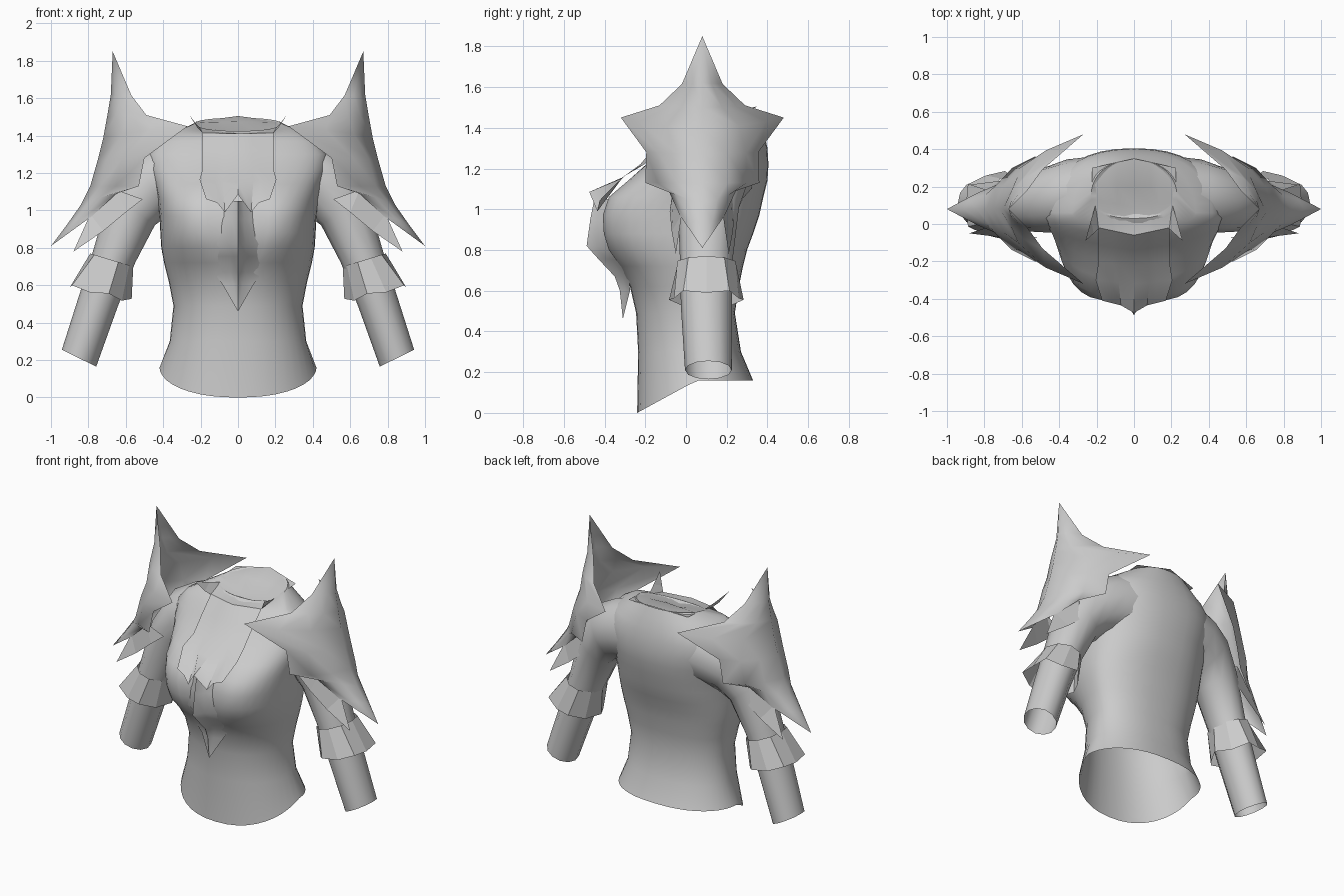
import bpy, bmesh, math

grey = bpy.data.materials.new("plain_grey")
grey.diffuse_color = (0.6, 0.6, 0.6, 1)


def make(name, rows, closed=False, mirror=False, angle=40):
    """Skin a list of equal-length point rows into a sheet or tube."""
    bm = bmesh.new()
    grid = [[bm.verts.new(p) for p in row] for row in rows]
    n = len(rows[0])
    for a, b in zip(grid, grid[1:]):
        for i in range(n if closed else n - 1):
            j = (i + 1) % n
            bm.faces.new((a[i], a[j], b[j], b[i]))
    bmesh.ops.remove_doubles(bm, verts=bm.verts, dist=0.0005)
    bmesh.ops.recalc_face_normals(bm, faces=bm.faces)
    me = bpy.data.meshes.new(name)
    bm.to_mesh(me)
    bm.free()
    me.materials.append(grey)
    ob = bpy.data.objects.new(name, me)
    bpy.context.collection.objects.link(ob)
    if mirror:
        ob.modifiers.new("mirror", 'MIRROR').use_axis[0] = True
    bpy.ops.object.select_all(action='DESELECT')
    ob.select_set(True)
    bpy.context.view_layer.objects.active = ob
    if angle:
        bpy.ops.object.shade_smooth_by_angle(angle=math.radians(angle))
    return ob


# Torso: z, half width, front y, back y, front squareness, centre dip
torso_rows = [
    (0.16, 0.42, -0.24, 0.33, 0.9, 0), (0.30, 0.365, -0.235, 0.27, 0.9, 0),
    (0.49, 0.345, -0.245, 0.24, 0.9, 0), (0.62, 0.37, -0.275, 0.26, 0.85, 0),
    (0.72, 0.395, -0.325, 0.28, 0.7, 0), (0.80, 0.41, -0.385, 0.30, 0.58, 0.02),
    (0.88, 0.415, -0.41, 0.33, 0.52, 0.04), (0.97, 0.42, -0.415, 0.36, 0.5, 0.05),
    (1.06, 0.43, -0.385, 0.38, 0.52, 0.05), (1.14, 0.45, -0.29, 0.40, 0.62, 0.02),
    (1.22, 0.475, -0.195, 0.405, 0.75, 0), (1.30, 0.475, -0.115, 0.40, 0.8, 0),
    (1.37, 0.42, -0.06, 0.385, 0.85, 0), (1.42, 0.33, -0.02, 0.365, 0.85, 0),
    (1.465, 0.23, 0.03, 0.34, 0.8, 0)]
N = 40
rows = []
for k, (z, w, yf, yb, p, dip) in enumerate(torso_rows):
    row = []
    for i in range(N):
        a = 2 * math.pi * i / N
        c, s = math.cos(a), math.sin(a)
        q = p if s < 0 else 0.85
        x = w * math.copysign(abs(c) ** q, c)
        yc = 0.06 if k < 14 else 0.15
        y = yc + (yb - yc) * s if s > 0 else yc + (yc - yf) * s
        if s < 0:
            y += dip * math.exp(-(x / 0.08) ** 2)
        zz = z
        if k == 0:   # hem dips toward the front
            zz = 0.158 - 0.158 * max(0, (0.05 - y) / 0.29)
        if k >= 13:  # neckline is lower in front, higher behind
            zz += (0.04 if s < 0 else 0.03) * s * (k - 12) / 2
        row.append((x, y, zz))
    rows.append(row)
rows.append([(0, 0.15, 1.37)] * N)
make("torso", rows, closed=True)


def tube(name, rings, n, zig=0, angle=40):
    """Rings: centre x, y, z, radius across, radius in y, tilt of the ring."""
    out = []
    for k, (x, y, z, r, ry, tilt) in enumerate(rings):
        row = []
        for i in range(n):
            a = 2 * math.pi * i / n
            f = 1 + (zig if i % 2 else -zig) * (k == len(rings) - 1)
            row.append((x + r * f * math.cos(a), y + ry * f * math.sin(a),
                        z + tilt * math.cos(a) + (zig * 0.25 if i % 2 else 0) * (k > 0)))
        out.append(row)
    make(name, out, closed=True, mirror=True, angle=angle)


# Arms grow from broad shoulders and end in an open wrist
tube("arm", [(0.23, 0.17, 1.22, 0.03, 0.19, 0.215), (0.36, 0.15, 1.19, 0.06, 0.195, 0.185),
             (0.47, 0.13, 1.135, 0.095, 0.175, 0.16),
             (0.565, 0.11, 1.01, 0.12, 0.15, 0.09), (0.66, 0.10, 0.76, 0.11, 0.13, 0.04),
             (0.745, 0.10, 0.52, 0.10, 0.125, 0.04), (0.85, 0.11, 0.21, 0.092, 0.115, 0.045)], 12)
# Flared faceted cuffs
tube("cuff", [(0.675, 0.10, 0.735, 0.115, 0.15, 0.035),
              (0.745, 0.10, 0.55, 0.165, 0.18, 0.04)], 10, zig=0.07, angle=0)

# Pauldron: outer ridge (x, z) paired with star-shaped edge (x, y offset, z)
Y = 0.08
pairs = [((0.67, 1.85), (0.67, 0, 1.85)), ((0.68, 1.62), (0.57, 0.10, 1.615)),
         ((0.70, 1.50), (0.49, 0.21, 1.51)), ((0.72, 1.39), (0.27, 0.40, 1.45)),
         ((0.75, 1.27), (0.50, 0.275, 1.28)), ((0.79, 1.13), (0.53, 0.28, 1.13)),
         ((0.84, 1.03), (0.65, 0.165, 1.09)), ((0.91, 0.93), (0.78, 0.11, 0.97)),
         ((1.0, 0.81), (1.0, 0, 0.81))]
rows = []
for (rx, rz), (ex, d, ez) in pairs:
    half = []
    for t in (1, 0.66, 0.33):
        bulge = 0.14 * d * math.sin(math.pi * t)
        half.append((rx + (ex - rx) * t + bulge, d * t + bulge, rz + (ez - rz) * t))
    rows.append([(x, Y - o, z) for x, o, z in half] + [(rx, Y, rz)]
                + [(x, Y + o, z) for x, o, z in reversed(half)])
make("pauldron", rows, mirror=True, angle=75)

# Feather blades beneath the pauldron, one in front and one behind
for name, s in (("front_blade", -1), ("back_blade", 1)):
    top = [(0.51, 0.15, 1.06), (0.65, 0.14, 1.11), (0.79, 0.10, 0.98), (0.88, 0.13, 0.78)]
    low = [(0.51, 0.15, 1.06), (0.60, 0.16, 0.99), (0.72, 0.15, 0.89), (0.88, 0.13, 0.78)]
    make(name, [[(x, Y + s * d, z) for x, d, z in r] for r in (top, low)],
         mirror=True, angle=0)

# Collar and bib: half width, edge y, middle y, edge z, middle z
bib = [(0.225, 0.30, 0.35, 1.475, 1.505), (0.225, 0.21, 0.20, 1.47, 1.475),
       (0.22, 0.13, 0.09, 1.45, 1.415), (0.19, -0.02, -0.06, 1.415, 1.41),
       (0.19, -0.115, -0.14, 1.32, 1.32), (0.19, -0.205, -0.225, 1.22, 1.22),
       (0.205, -0.30, -0.32, 1.165, 1.15)]
fr = (-1, -0.6, -0.4, 0, 0.4, 0.6, 1)
rows = [[(w * f, ym + (ye - ym) * abs(f), zm + (ze - zm) * abs(f)) for f in fr]
        for w, ye, ym, ze, zm in bib]
tips = [(0.17, -0.41, 1.06), (0.11, -0.425, 1.04), (0.07, -0.435, 0.99)]
rows.append([(-x, y, z) for x, y, z in tips] + [(0, -0.475, 1.085)]
            + [(x, y, z) for x, y, z in reversed(tips)])
make("collar_bib", rows, angle=35)

# Upturned collar points
make("collar_point", [[(0.20, 0.12, 1.44), (0.23, 0.02, 1.47), (0.26, -0.09, 1.51)],
                      [(0.185, -0.02, 1.41), (0.215, -0.05, 1.44), (0.26, -0.09, 1.51)]],
     mirror=True, angle=0)

# Centre ridge blending out of the chest, ending in a pointed tab on the belly
ridge = [(0.09, -0.35, -0.45, 1.05), (0.11, -0.37, -0.47, 0.95),
         (0.13, -0.37, -0.488, 0.82), (0.14, -0.33, -0.43, 0.755),
         (0.13, -0.28, -0.35, 0.67), (0.08, -0.275, -0.325, 0.60),
         (0.0, -0.31, -0.31, 0.46)]
make("chest_ridge", [[(-w, ye, z), (-w * 0.3, ye * 0.55 + ym * 0.45, z), (0, ym, z),
                      (w * 0.3, ye * 0.55 + ym * 0.45, z), (w, ye, z)]
                     for w, ye, ym, z in ridge], angle=80)
